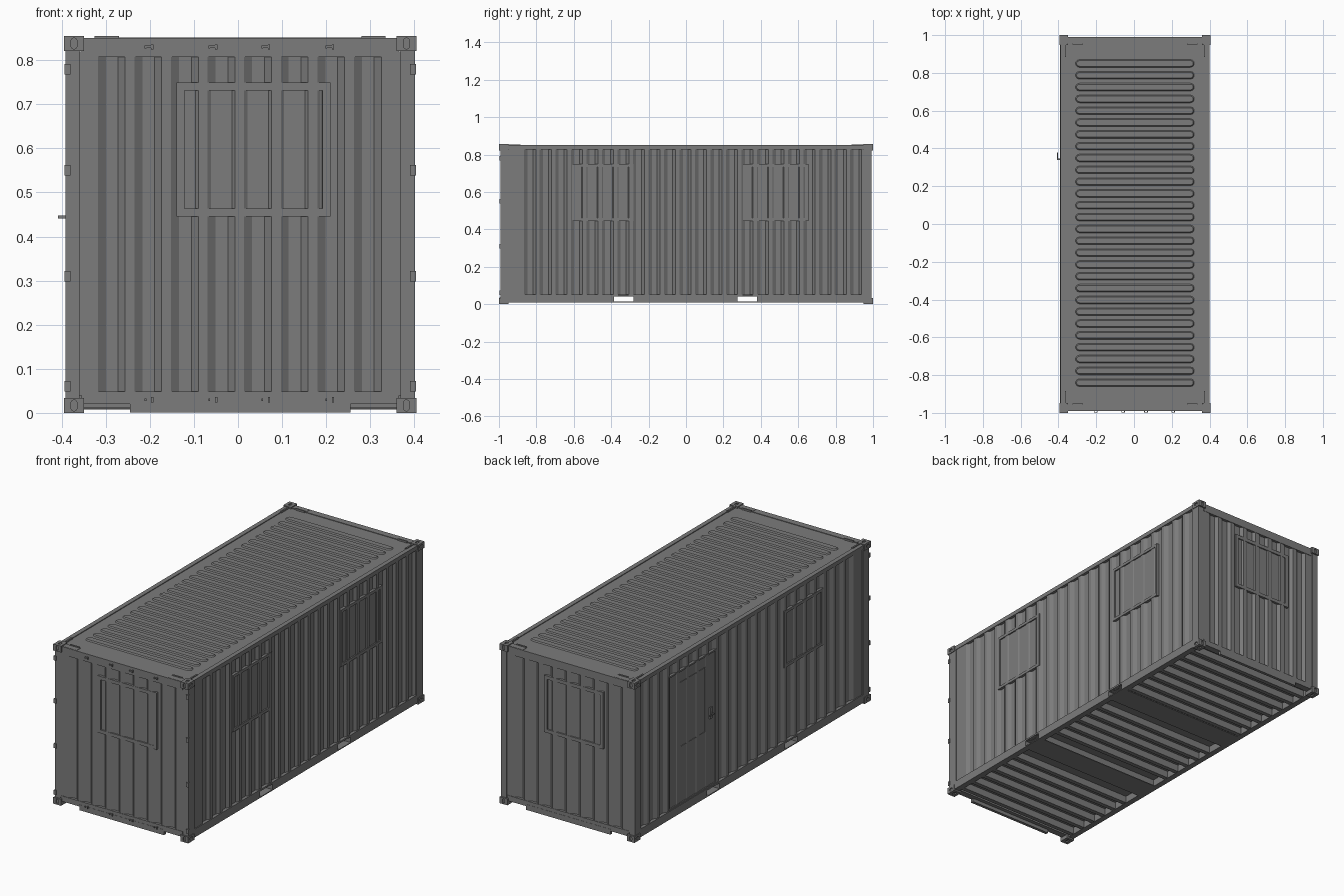
import bpy, bmesh, math
from mathutils import Matrix, Vector

cube = bpy.data.objects.get("Cube")
if cube:
    bpy.data.objects.remove(cube, do_unlink=True)

CX = 0.005                      # body centre, the door handle sticks out on -x
HX, HY, TOP = 0.4, 1.0, 0.855   # half width, half length, height
PERIOD, DEPTH = 0.083, 0.012    # wall corrugation
SIDE, END = 0.391, 0.988        # outer planes of the wall ridges

grey = bpy.data.materials.new("steel grey")
grey.use_nodes = True
grey.diffuse_color = (0.2, 0.2, 0.2, 1)
grey.node_tree.nodes["Principled BSDF"].inputs["Base Color"].default_value = grey.diffuse_color


def finish(name, bm):
    mesh = bpy.data.meshes.new(name)
    bm.to_mesh(mesh)
    bm.free()
    mesh.materials.append(grey)
    obj = bpy.data.objects.new(name, mesh)
    obj.location.x = CX
    bpy.context.collection.objects.link(obj)
    return obj


def box(bm, x, y, z):
    """Box between the given ranges, each sorted."""
    lo, hi = zip(*(sorted(r) for r in (x, y, z)))
    size = [b - a for a, b in zip(lo, hi)]
    mid = [(a + b) / 2 for a, b in zip(lo, hi)]
    m = Matrix.Translation(mid) @ Matrix.Diagonal((*size, 1))
    return bmesh.ops.create_cube(bm, size=1, matrix=m)["verts"]


def boxes(name, ranges):
    bm = bmesh.new()
    for r in ranges:
        box(bm, *r)
    return finish(name, bm)


def capsule(bm, long, wide, height, matrix, taper=0.0):
    """Rounded bar along local x, rising along local z."""
    rings = []
    for h, shrink in ((0, 0), (height, taper)):
        ring, r = [], wide / 2 - shrink
        for i in range(12):
            a = math.pi * (i if i < 6 else i - 1) / 5 - math.pi / 2
            if i >= 6:
                a = math.pi / 2 + math.pi * (i - 6) / 5
            end = (long - wide) / 2 * (1 if i < 6 else -1)
            ring.append(bm.verts.new(matrix @ Vector((end + r * math.cos(a), r * math.sin(a), h))))
        rings.append(ring)
    bm.faces.new(rings[0][::-1])
    bm.faces.new(rings[1])
    for i in range(12):
        j = (i + 1) % 12
        bm.faces.new((rings[0][i], rings[0][j], rings[1][j], rings[1][i]))


def wall(name, place, half, start, z0, z1, flip):
    """Trapezoid sheet; place maps (along, inward depth) to x, y."""
    pts, u = [(-half, 0)], start
    while u < half - 0.06:
        if u > -half:
            pts += [(u, 0), (u + 0.018, DEPTH), (u + 0.046, DEPTH), (u + 0.062, 0)]
        u += PERIOD
    pts.append((half, 0))
    bm = bmesh.new()
    cols = [[bm.verts.new((*place(u, d), z)) for z in (z0, z1)] for u, d in pts]
    for a, b in zip(cols, cols[1:]):
        quad = (a[0], b[0], b[1], a[1])
        bm.faces.new(quad[::-1] if flip else quad)
    return finish(name, bm)


def panel(name, place, out, u, z, proud, border, sink=0.006):
    """Plate on a wall with a sunken middle."""
    bm = bmesh.new()
    a, b = place(u[0], DEPTH + 0.004), place(u[1], -proud)
    box(bm, (a[0], b[0]), (a[1], b[1]), z)
    bm.normal_update()
    face = max(bm.faces, key=lambda f: f.normal.dot(Vector(out)))
    bmesh.ops.inset_region(bm, faces=[face], thickness=border)
    bmesh.ops.inset_region(bm, faces=[face], thickness=0.0008, depth=-sink)
    return finish(name, bm)


# Walls
front = lambda u, d: (u, d - END)
back = lambda u, d: (-u, END - d)
left = lambda u, d: (SIDE - d, u)
right = lambda u, d: (d - SIDE, u)
wall("front_wall", front, 0.366, -0.323, 0.04, 0.82, False)
wall("back_wall", back, 0.366, -0.323, 0.04, 0.82, False)
wall("left_wall", left, 0.95, -0.865, 0.04, 0.84, False)
wall("right_wall", right, 0.95, -0.865, 0.04, 0.84, True)

# Windows
WZ = (0.445, 0.75)
panel("front_window", front, (0, -1, 0), (-0.145, 0.205), WZ, 0.001, 0.026)
panel("back_window", back, (0, 1, 0), (-0.145, 0.205), WZ, 0.001, 0.026)
panel("left_front_window", left, (1, 0, 0), (-0.61, -0.28), WZ, 0.002, 0.022)
panel("left_back_window", left, (1, 0, 0), (0.305, 0.655), WZ, 0.002, 0.022)
panel("right_window", right, (-1, 0, 0), (-0.61, -0.28), WZ, 0.002, 0.022)

# Door with glazing and lever handle
panel("door", right, (-1, 0, 0), (0.295, 0.7), (0.052, 0.77), 0.002, 0.012, 0.004)
panel("door_glass", right, (-1, 0, 0), (0.385, 0.6), (0.355, 0.705), 0.0, 0.008, 0.003)
boxes("door_handle", [
    ((-0.396, -0.387), (0.335, 0.352), (0.415, 0.475)),
    ((-0.413, -0.39), (0.34, 0.347), (0.441, 0.448)),
    ((-0.413, -0.408), (0.34, 0.378), (0.441, 0.448)),
])

# Corner posts
posts = []
for sx in (-1, 1):
    for sy in (-1, 1):
        posts.append(((sx * 0.364, sx * 0.394), (sy * 0.975, sy * 0.992), (0.03, 0.825)))
        posts.append(((sx * 0.382, sx * 0.396), (sy * 0.938, sy * 0.992), (0.03, 0.825)))
boxes("corner_posts", posts)

# Bottom side rails, open at the fork pockets
POCKETS = [(-0.385, -0.28), (0.275, 0.38)]
edges = [-0.96] + [y for p in POCKETS for y in p] + [0.96]
rails = []
for s in (-1, 1):
    x = (s * 0.365, s * 0.396)
    rails += [(x, (-0.96, 0.96), (0.008, 0.013)), (x, (-0.96, 0.96), (0.043, 0.052))]
    rails += [(x, (edges[i], edges[i + 1]), (0.013, 0.043)) for i in (0, 2, 4)]
boxes("bottom_side_rails", rails)
boxes("top_side_rails", [((s * 0.37, s * 0.394), (-0.96, 0.96), (0.828, 0.85)) for s in (-1, 1)])

# End rails and lowered middle sill plates
ends = []
for s in (-1, 1):
    ends.append(((-0.36, 0.36), (s * 0.955, s * 0.99), (0.807, 0.849)))
    ends.append(((-0.36, 0.36), (s * 0.955, s * 0.99), (0.02, 0.049)))
    ends.append(((-0.25, 0.25), (s * 0.975, s * 0.991), (0.001, 0.03)))
boxes("end_rails", ends)

# Floor, cross beams and fork pockets
boxes("floor", [((-0.38, 0.38), (-0.97, 0.97), (0.046, 0.052))])
beams = []
for i in range(23):
    y = -0.913 + i * PERIOD
    if all(abs(y - sum(p) / 2) > 0.085 for p in POCKETS):
        beams.append(((-0.37, 0.37), (y, y + 0.005), (0.009, 0.047)))
        beams.append(((-0.37, 0.37), (y - 0.018, y), (0.009, 0.013)))
boxes("cross_beams", beams)
pocket_parts = []
for y0, y1 in POCKETS:
    pocket_parts.append(((-0.38, 0.38), (y0 - 0.012, y1 + 0.012), (0.008, 0.012)))
    pocket_parts += [((-0.38, 0.38), (y - 0.006, y), (0.008, 0.047)) for y in (y0, y1 + 0.006)]
boxes("fork_pockets", pocket_parts)

# Roof sheet with raised ribs
boxes("roof", [((-0.385, 0.385), (-0.985, 0.985), (0.838, 0.846))])
bm = bmesh.new()
for i in range(28):
    capsule(bm, 0.63, 0.042, 0.006, Matrix.Translation((0, 0.85 - i * 0.0626, 0.8455)), 0.006)
finish("roof_ribs", bm)

# Corner plates and weld strips on the roof
plates = []
for sx in (-1, 1):
    for sy in (-1, 1):
        plates.append(((sx * 0.27, sx * 0.385), (sy * 0.955, sy * 0.988), (0.84, 0.8505)))
        plates.append(((sx * 0.275, sx * 0.33), (sy * 0.95, sy * 0.958), (0.845, 0.8545)))
        plates.append(((sx * 0.366, sx * 0.374), (sy * 0.885, sy * 0.958), (0.845, 0.8545)))
boxes("roof_corner_plates", plates)

# Lashing loops on the front rails and posts
loops = []
for x in (-0.205, -0.06, 0.06, 0.205):
    for z in (0.03, 0.83):
        loops.append(((x - 0.012, x - 0.008), (-0.998, -0.985), (z - 0.003, z + 0.003)))
        loops.append(((x + 0.003, x + 0.008), (-0.998, -0.985), (z - 0.006, z + 0.006)))
    loops.append(((x - 0.01, x + 0.006), (-0.998, -0.994), (0.828, 0.834)))
for s in (-1, 1):
    for z in (0.06, 0.31, 0.55, 0.78):
        loops.append(((s * 0.385, s * 0.399), (-0.998, -0.985), (z - 0.012, z + 0.012)))
boxes("lashing_loops", loops)

# Corner castings with oval pockets on their outer faces
castings = bmesh.new()
cutters = [bmesh.new() for _ in range(3)]
W, L, H = 0.046, 0.052, 0.034
for sx in (-1, 1):
    for sy in (-1, 1):
        for sz in (0, 1):
            z0, z1 = (TOP - H, TOP) if sz else (0, H)
            box(castings, (sx * (HX - W), sx * HX), (sy * (HY - L), sy * HY), (z0, z1))
            mx, my, mz = sx * (HX - W / 2), sy * (HY - L / 2), (z0 + z1) / 2
            spots = [((sx * HX, my, mz), (sx, 0, 0), (0, 1, 0)),
                     ((mx, sy * HY, mz), (0, sy, 0), (0, 0, 1)),
                     ((mx, my, TOP if sz else 0), (0, 0, 1), (0, 1, 0))]
            for bm, (pos, n, along) in zip(cutters, spots):
                n, along = Vector(n), Vector(along)
                m = Matrix((along, n.cross(along), n)).transposed().to_4x4()
                capsule(bm, 0.025, 0.014, 0.012, Matrix.Translation(Vector(pos) - n * 0.006) @ m)
casting_obj = finish("corner_castings", castings)
helpers = []
for bm in cutters:
    helper = finish("casting_cutter", bm)
    helper.hide_render = True
    helpers.append(helper)
    mod = casting_obj.modifiers.new("pocket", "BOOLEAN")
    mod.operation, mod.solver, mod.object = "DIFFERENCE", "EXACT", helper
graph = bpy.context.evaluated_depsgraph_get()
cut_mesh = bpy.data.meshes.new_from_object(casting_obj.evaluated_get(graph))
casting_obj.modifiers.clear()
casting_obj.data = cut_mesh
for helper in helpers:
    bpy.data.objects.remove(helper, do_unlink=True)
